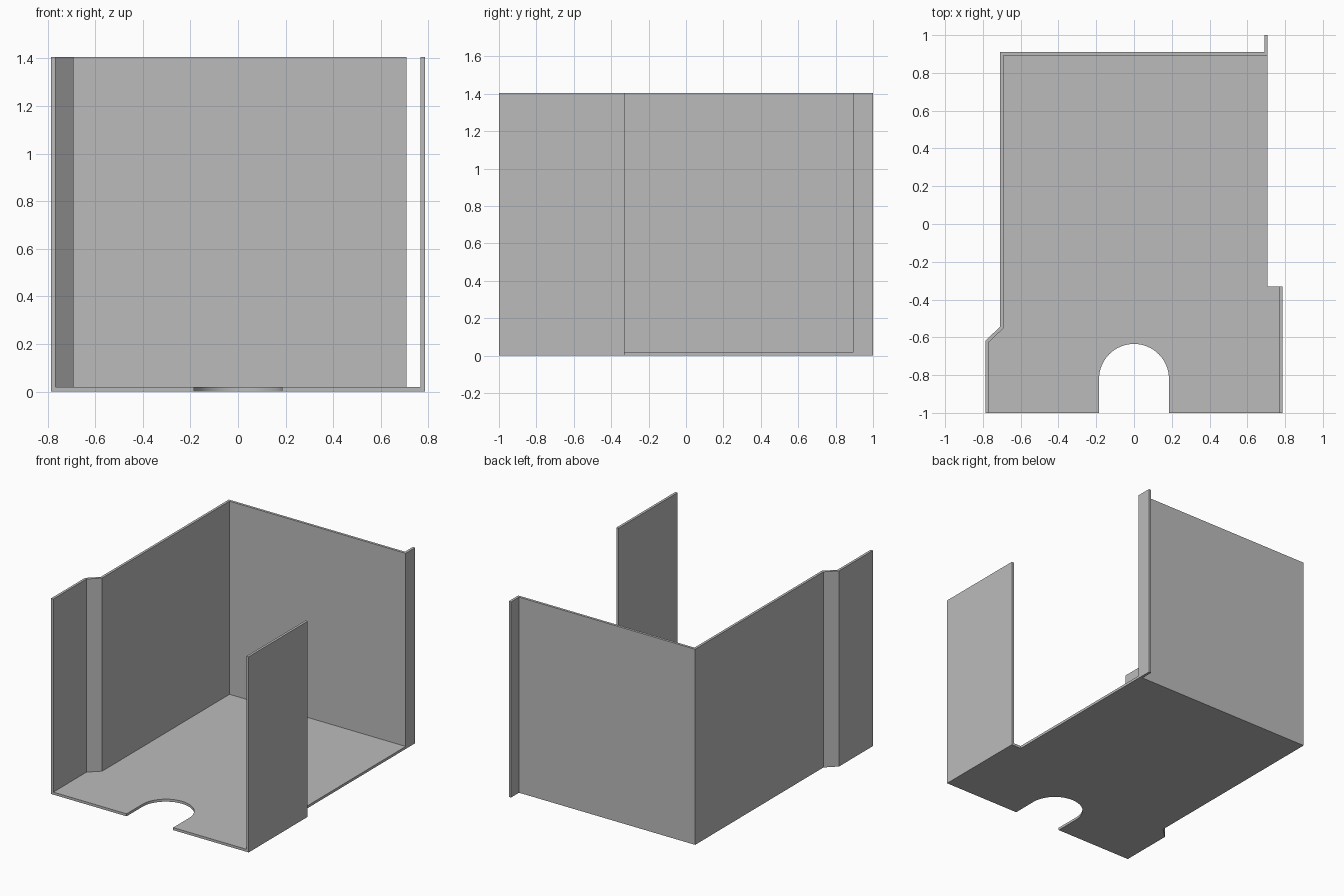
import bpy, bmesh, math

if "Cube" in bpy.data.objects:
    bpy.data.objects.remove(bpy.data.objects["Cube"])

T = 0.018      # sheet thickness
H = 1.405      # overall height

grey = bpy.data.materials.new("grey sheet")
grey.diffuse_color = (0.5, 0.5, 0.5, 1)
grey.use_nodes = True
grey.node_tree.nodes["Principled BSDF"].inputs["Base Color"].default_value = grey.diffuse_color


def extrude_outline(name, points, z0, z1):
    """Extrude a closed plan outline between two heights."""
    bm = bmesh.new()
    base = bm.faces.new([bm.verts.new((x, y, z0)) for x, y in points])
    top = bmesh.ops.extrude_face_region(bm, geom=[base])["geom"]
    verts = [v for v in top if isinstance(v, bmesh.types.BMVert)]
    bmesh.ops.translate(bm, verts=verts, vec=(0, 0, z1 - z0))
    bmesh.ops.recalc_face_normals(bm, faces=bm.faces)
    mesh = bpy.data.meshes.new(name)
    bm.to_mesh(mesh)
    bm.free()
    mesh.materials.append(grey)
    obj = bpy.data.objects.new(name, mesh)
    bpy.context.collection.objects.link(obj)
    return obj


# Floor with a rounded slot in the front edge and a step on the right
R, CY = 0.185, -0.82
slot = [(R * math.cos(a), CY + R * math.sin(a))
        for a in (math.pi * (1 - i / 32) for i in range(33))]
floor = extrude_outline("floor", [
    (-0.785 + T, -1), (-R, -1), *slot, (R, -1), (0.785 - T, -1),
    (0.785 - T, -0.33), (0.708, -0.33), (0.708, 0.91 - T),
    (-0.71 + T, 0.91 - T), (-0.71 + T, -0.553), (-0.785 + T, -0.624)], 0, T)
bpy.context.view_layer.objects.active = floor
floor.select_set(True)
bpy.ops.object.shade_smooth_by_angle(angle=math.radians(30))

# Folded wall: left wing, angled bend, left side, back and rear flange
extrude_outline("folded_wall", [
    (-0.785, -1), (-0.785, -0.616), (-0.71, -0.545), (-0.71, 0.91),
    (0.708 - T, 0.91), (0.708 - T, 1), (0.708, 1), (0.708, 0.91 - T),
    (-0.71 + T, 0.91 - T), (-0.71 + T, -0.553), (-0.785 + T, -0.624),
    (-0.785 + T, -1)], 0, H)

# Separate wing at the front right
extrude_outline("right_wing", [
    (0.785 - T, -1), (0.785, -1), (0.785, -0.33), (0.785 - T, -0.33)], 0, H)
